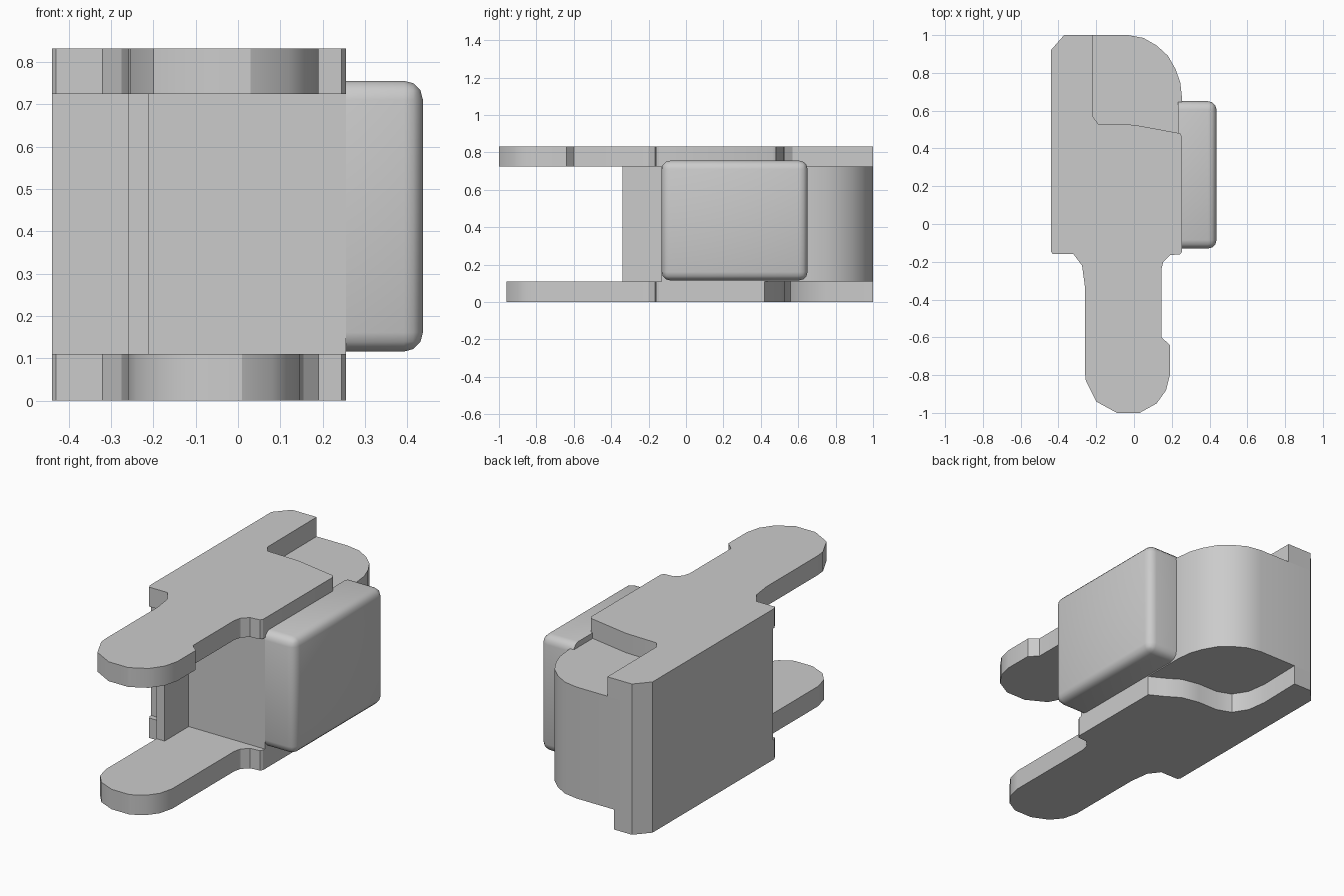
import bpy
import bmesh

cube = bpy.data.objects.get("Cube")
if cube:
    bpy.data.objects.remove(cube)

grey = bpy.data.materials.new("plain grey")
grey.use_nodes = True
colour = (0.6, 0.6, 0.6, 1)
grey.diffuse_color = colour
grey.node_tree.nodes["Principled BSDF"].inputs["Base Color"].default_value = colour


def finish(name, bm, angle):
    bmesh.ops.recalc_face_normals(bm, faces=bm.faces)
    mesh = bpy.data.meshes.new(name)
    bm.to_mesh(mesh)
    bm.free()
    mesh.materials.append(grey)
    obj = bpy.data.objects.new(name, mesh)
    bpy.context.collection.objects.link(obj)
    bpy.ops.object.select_all(action='DESELECT')
    obj.select_set(True)
    bpy.context.view_layer.objects.active = obj
    bpy.ops.object.shade_smooth_by_angle(angle=angle)
    return obj


def slab(name, outline, low, high):
    """Extrude a plan outline from one height to another."""
    bm = bmesh.new()
    face = bm.faces.new([bm.verts.new((x, y, low)) for x, y in outline])
    up = bmesh.ops.extrude_face_region(bm, geom=[face])["geom"]
    bmesh.ops.translate(bm, vec=(0, 0, high - low),
                        verts=[v for v in up if isinstance(v, bmesh.types.BMVert)])
    return finish(name, bm, 0.5)


# Outline pieces shared by both plates: left side with chamfer, and shoulders
left_side = [(-.26, -.33), (-.275, -.22), (-.32, -.16), (-.43, -.16),
             (-.44, -.145), (-.44, .92), (-.37, 1)]
right_shoulder = [(.255, -.145), (.245, -.16), (.19, -.165), (.155, -.2), (.145, -.24)]

# Top plate with long hooked tongue and stepped back
slab("top_plate", left_side + [
    (-.22, 1), (-.218, .57), (-.19, .53), (0, .525), (.245, .48), (.255, .46)]
    + right_shoulder + [
    (.145, -.6), (.19, -.64), (.19, -.8), (.17, -.88), (.12, -.95), (.03, -1),
    (-.09, -1), (-.2, -.94), (-.255, -.83), (-.26, -.78)], .725, .832)

# Bottom plate with plain tongue and scooped back
slab("bottom_plate", left_side + [
    (-.26, 1), (-.265, .75), (-.25, .64), (-.2, .56), (-.12, .53), (0, .53),
    (.1, .51), (.18, .46), (.255, .42)]
    + right_shoulder + [
    (.145, -.78), (.125, -.86), (.08, -.92), (.01, -.96), (-.1, -.96),
    (-.19, -.92), (-.24, -.86), (-.26, -.78)], 0, .11)

# Core block with front fin and rounded back corner
slab("core_block", [
    (-.44, -.13), (-.26, -.13), (-.26, -.34), (-.21, -.34), (-.21, -.13),
    (.255, -.13), (.255, .66), (.245, .75), (.22, .82), (.18, .89), (.12, .945),
    (.05, .985), (-.03, 1), (-.37, 1), (-.44, .92)], .11, .725)

# Side pad, rounded around its outer face
bm = bmesh.new()
bmesh.ops.create_cube(bm, size=1)
bmesh.ops.scale(bm, vec=(.205, .78, .64), verts=bm.verts)
bmesh.ops.translate(bm, vec=(.3345, .26, .436), verts=bm.verts)
outer = [e for e in bm.edges if any(v.co.x > .4 for v in e.verts)]
bmesh.ops.bevel(bm, geom=outer, offset=.045, segments=3, profile=.5, affect='EDGES')
finish("side_pad", bm, 0.7)
